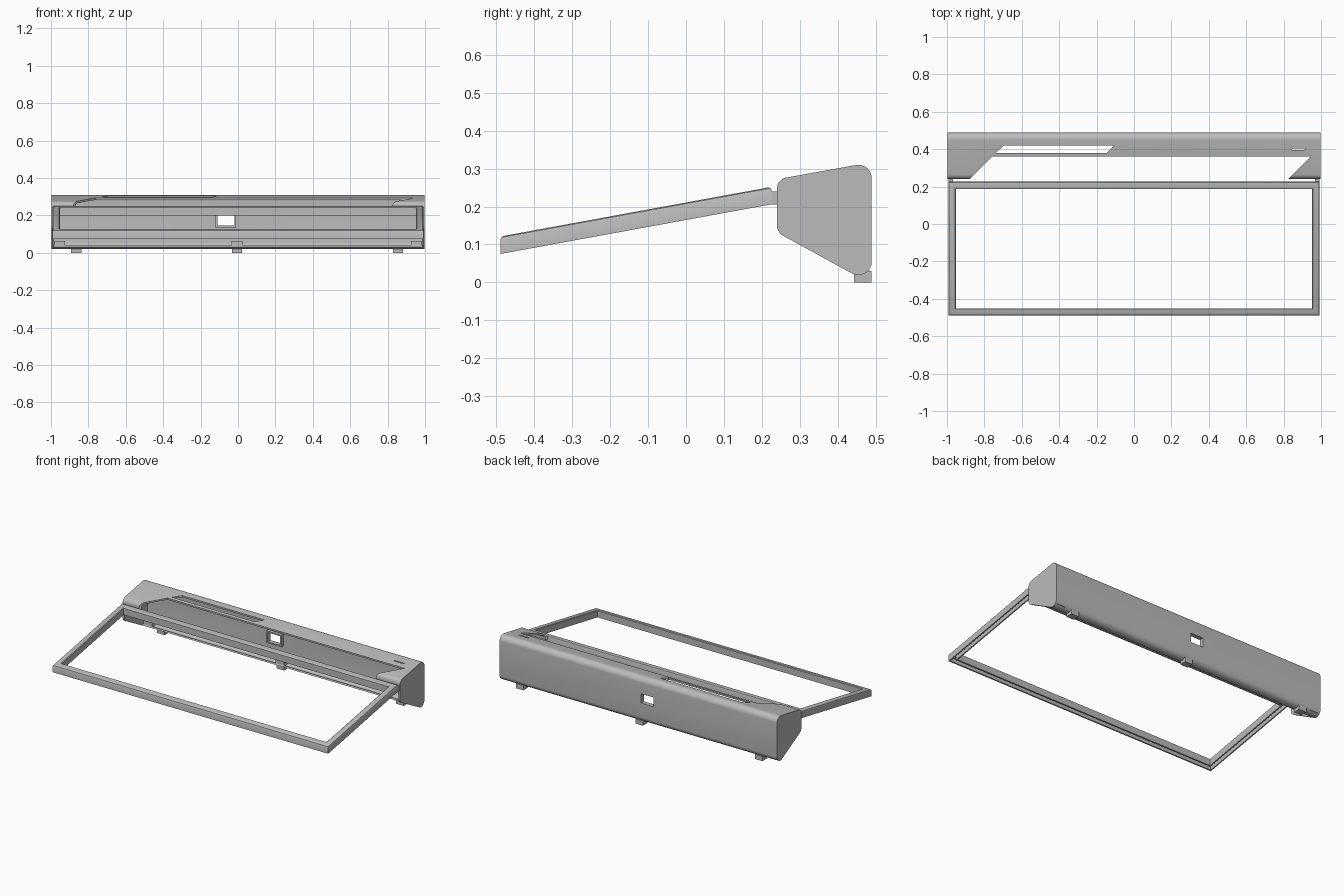
import bpy, bmesh, math
from mathutils import Vector

if "Cube" in bpy.data.objects:
    bpy.data.objects.remove(bpy.data.objects["Cube"])

grey = bpy.data.materials.new("light grey")
grey.diffuse_color = (0.5, 0.5, 0.5, 1)
grey.use_nodes = True
grey.node_tree.nodes["Principled BSDF"].inputs["Base Color"].default_value = grey.diffuse_color


def finish(name, bm):
    bmesh.ops.recalc_face_normals(bm, faces=bm.faces[:])
    me = bpy.data.meshes.new(name)
    bm.to_mesh(me)
    bm.free()
    me.materials.append(grey)
    ob = bpy.data.objects.new(name, me)
    bpy.context.collection.objects.link(ob)
    return ob


def activate(ob):
    bpy.ops.object.select_all(action='DESELECT')
    ob.select_set(True)
    bpy.context.view_layer.objects.active = ob


def smooth(ob):
    activate(ob)
    bpy.ops.object.shade_smooth_by_angle(angle=math.radians(30))


def prism(name, pts, vec):
    """Extrude a closed outline of 3D points along vec."""
    bm = bmesh.new()
    face = bm.faces.new([bm.verts.new(p) for p in pts])
    ext = bmesh.ops.extrude_face_region(bm, geom=[face], use_keep_orig=True)
    new = [g for g in ext["geom"] if isinstance(g, bmesh.types.BMVert)]
    bmesh.ops.translate(bm, verts=new, vec=vec)
    return finish(name, bm)


def box(name, x0, x1, y0, y1, z0, z1):
    pts = [(x0, y0, z0), (x1, y0, z0), (x1, y1, z0), (x0, y1, z0)]
    return prism(name, pts, (0, 0, z1 - z0))


def cut(ob, cutter):
    cutter.hide_render = True
    mod = ob.modifiers.new("cut", 'BOOLEAN')
    mod.operation = 'DIFFERENCE'
    mod.solver = 'EXACT'
    mod.object = cutter
    activate(ob)
    bpy.ops.object.modifier_apply(modifier=mod.name)
    bpy.data.objects.remove(cutter)


def fillet(prev, corner, nxt, r, n=8):
    """Points of a round corner, as 2D vectors."""
    c = Vector(corner)
    a, b = (Vector(prev) - c).normalized(), (Vector(nxt) - c).normalized()
    half = a.angle(b) / 2
    centre = c + (a + b).normalized() * (r / math.sin(half))
    s, e = c + a * (r / math.tan(half)) - centre, c + b * (r / math.tan(half)) - centre
    sweep = math.pi - 2 * half
    return [centre + (s * math.sin((1 - i / n) * sweep) + e * math.sin(i / n * sweep))
            / math.sin(sweep) for i in range(n + 1)]


# Side outline in (y, z): front top, back top, back bottom, front bottom
corners = [(0.24, 0.272), (0.49, 0.317), (0.49, -0.005), (0.24, 0.132)]
radii = [0.03, 0.035, 0.035, 0.03]
rounded = [fillet(corners[i - 1], corners[i], corners[(i + 1) % 4], radii[i])
           for i in range(4)]

# End panels
for side, x in (("left", -0.998), ("right", 0.986)):
    outline = [(x, p.x, p.y) for arc in rounded for p in arc]
    smooth(prism(side + "_end_panel", outline, (0.012, 0, 0)))

# Bent sheet housing: top, back and short lower lip
path = ([Vector((0.24, 0.235))] + rounded[0] + rounded[1] + rounded[2]
        + [Vector((0.425, 0.031))])
inner = []
for i, p in enumerate(path):
    d = (path[min(i + 1, len(path) - 1)] - path[max(i - 1, 0)]).normalized()
    inner.append(p + Vector((d.y, -d.x)) * 0.01)
section = path + inner[::-1]
housing = prism("housing", [(-0.986, p.x, p.y) for p in section], (1.972, 0, 0))


def top_cutter(pts):
    return prism("cutter", [(x, y, 0.18) for x, y in pts], (0, 0, 0.2))


# Openings in the top, and the port through the back
cut(housing, top_cutter([(-0.9, 0.22), (0.805, 0.22), (0.945, 0.36), (-0.76, 0.36)]))
cut(housing, top_cutter([(-0.74, 0.38), (-0.145, 0.38), (-0.105, 0.42), (-0.695, 0.42)]))
cut(housing, top_cutter([(0.84, 0.396), (0.91, 0.396), (0.92, 0.404), (0.85, 0.404)]))
cut(housing, box("cutter", -0.11, -0.02, 0.4, 0.6, 0.145, 0.205))
smooth(housing)

# Raised rim around the port, inside the back
rim = box("port_rim", -0.12, -0.01, 0.462, 0.481, 0.136, 0.214)
cut(rim, box("cutter", -0.11, -0.02, 0.4, 0.6, 0.145, 0.205))

# Feet and the tabs along the lower lip
for name, x in (("left", -0.865), ("middle", -0.005), ("right", 0.855)):
    box(name + "_foot", x - 0.027, x + 0.027, 0.443, 0.489, 0, 0.03)
for name, x in (("left", -0.955), ("middle", -0.005), ("right", 0.955)):
    box(name + "_tab", x - 0.03, x + 0.03, 0.435, 0.482, 0.03, 0.062)

# Sloping frame: a channel section (inset, height) swept round a rectangle
channel = [(0, 0.075), (0, 0.112), (0.003, 0.118), (0.009, 0.121), (0.035, 0.121),
           (0.039, 0.118), (0.039, 0.075), (0.031, 0.075), (0.031, 0.1),
           (0.008, 0.1), (0.008, 0.075)]
bm = bmesh.new()
rings = []
for sx, sy in ((-1, -1), (1, -1), (1, 1), (-1, 1)):
    ring = []
    for inset, z in channel:
        y = -0.132 + sy * (0.358 - inset)
        ring.append(bm.verts.new((sx * (0.992 - inset), y, z + 0.183 * (y + 0.49))))
    rings.append(ring)
n = len(channel)
for i in range(4):
    a, b = rings[i], rings[(i + 1) % 4]
    for j in range(n):
        k = (j + 1) % n
        bm.faces.new((a[j], b[j], b[k], a[k]))
smooth(finish("sloping_frame", bm))

# Hinge blocks joining frame and end panels
for side, x in (("left", -0.98), ("right", 0.98)):
    box(side + "_hinge", x - 0.012, x + 0.012, 0.215, 0.26, 0.205, 0.24)
